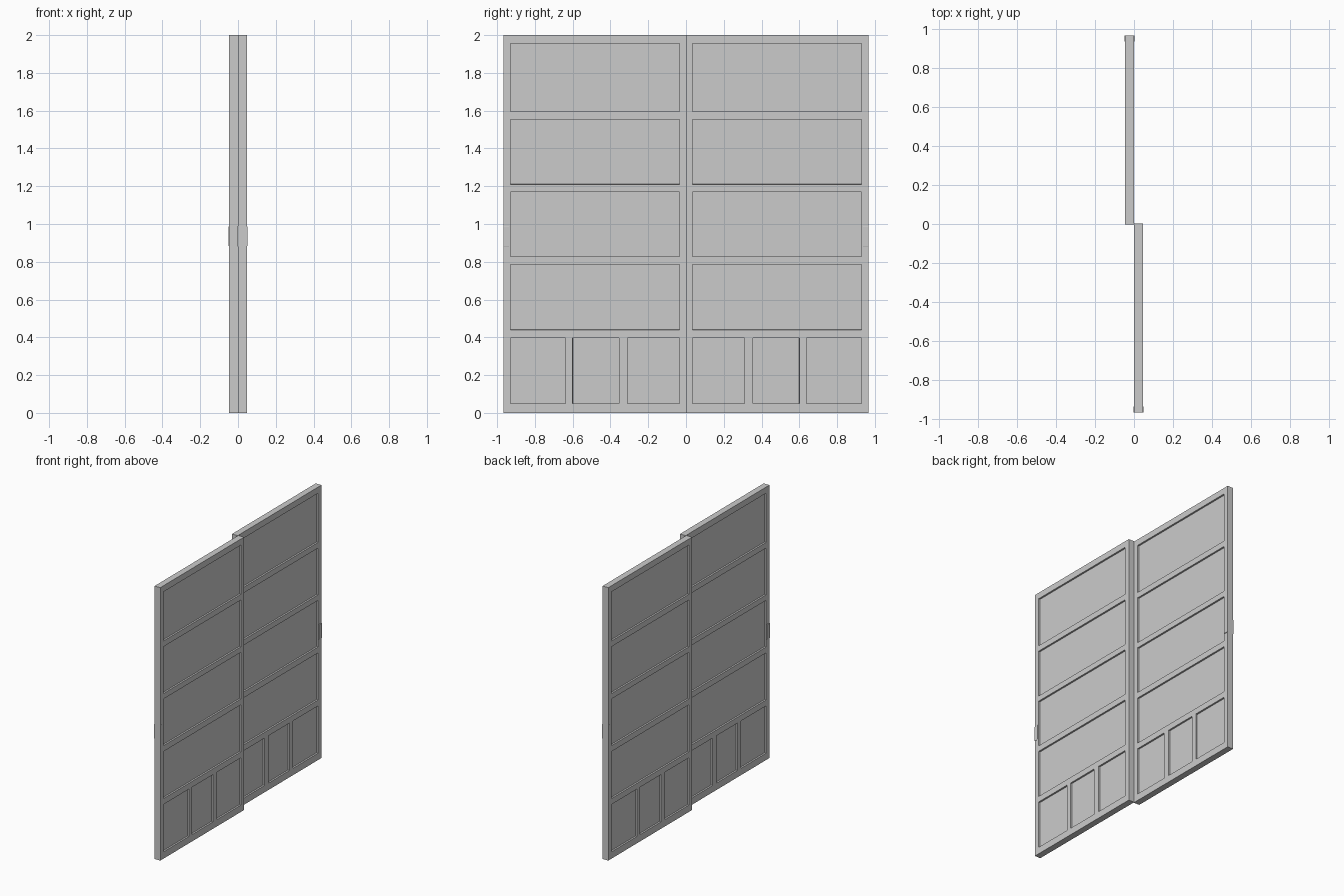
import bpy
import bmesh
from mathutils import Matrix, Vector

if "Cube" in bpy.data.objects:
    bpy.data.objects.remove(bpy.data.objects["Cube"], do_unlink=True)

grey = bpy.data.materials.new("light_grey")
grey.use_nodes = True
colour = (0.6, 0.6, 0.6, 1)
grey.diffuse_color = colour
grey.node_tree.nodes["Principled BSDF"].inputs["Base Color"].default_value = colour

INNER, OUTER = 0.001, 0.047      # door thickness span in x
SEAM, EDGE = 0.003, 0.967        # door width span in y
RECESS = 0.012
COLUMNS = [(0.035, 0.31), (0.355, 0.60), (0.637, 0.93)]
ROWS = [(0.05, 0.397), (0.44, 0.785), (0.828, 1.17), (1.21, 1.553), (1.595, 1.955)]


def new_box(lo, hi):
    bm = bmesh.new()
    lo, hi = Vector(lo), Vector(hi)
    size = Matrix.Diagonal((*(hi - lo), 1))
    bmesh.ops.create_cube(bm, size=1, matrix=Matrix.Translation((lo + hi) / 2) @ size)
    return bm


def finish(bm, name, turn):
    if turn:
        bm.transform(Matrix.Diagonal((-1, -1, 1, 1)))
    mesh = bpy.data.meshes.new(name)
    bm.to_mesh(mesh)
    bm.free()
    mesh.materials.append(grey)
    obj = bpy.data.objects.new(name, mesh)
    bpy.context.collection.objects.link(obj)
    return obj


def in_recess(point):
    y, z = -point.y, point.z
    for i, (low, high) in enumerate(ROWS):
        if low < z < high:
            spans = COLUMNS if i == 0 else [(COLUMNS[0][0], COLUMNS[-1][1])]
            return any(a < y < b for a, b in spans)
    return False


def door(name, turn):
    # slab sliced along the panel borders, then panels sunk on both sides
    bm = new_box((INNER, -EDGE, 0), (OUTER, SEAM, 2))
    cuts = [((0, -y, 0), (0, 1, 0)) for span in COLUMNS for y in span]
    cuts += [((0, 0, z), (0, 0, 1)) for span in ROWS for z in span]
    for co, no in cuts:
        geom = bm.verts[:] + bm.edges[:] + bm.faces[:]
        bmesh.ops.bisect_plane(bm, geom=geom, plane_co=co, plane_no=no)
    bm.normal_update()
    panels = [f for f in bm.faces
              if abs(f.normal.x) > 0.9 and in_recess(f.calc_center_median())]
    bmesh.ops.inset_region(bm, faces=panels, thickness=0.0005, depth=-RECESS,
                           use_even_offset=True)
    bmesh.ops.dissolve_limit(bm, angle_limit=0.01, verts=bm.verts[:], edges=bm.edges[:])
    finish(bm, name, turn)


def handle(name, turn):
    # slim pull plate wrapping the outer stile, proud of both faces
    bm = new_box((INNER - 0.004, -EDGE, 0.88), (OUTER + 0.002, -0.936, 0.99))
    edges = [e for e in bm.edges if abs(e.verts[0].co.y - e.verts[1].co.y) > 0.01]
    bmesh.ops.bevel(bm, geom=edges, offset=0.003, segments=2, profile=0.5, affect="EDGES")
    finish(bm, name, turn)


for side, turn in (("front", False), ("back", True)):
    door(side + "_sliding_door", turn)
    handle(side + "_door_handle", turn)
